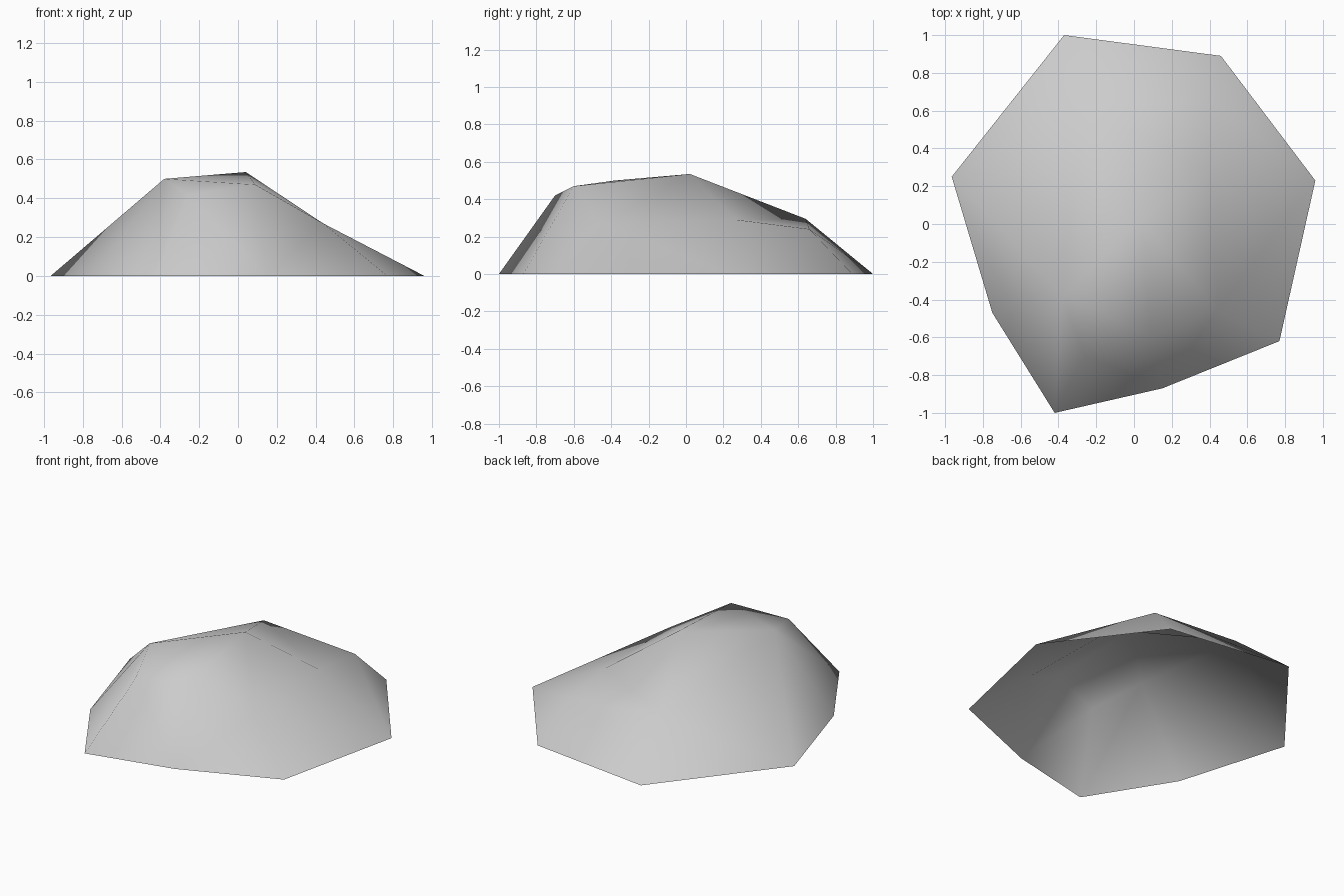
import bpy
import bmesh

cube = bpy.data.objects.get("Cube")
if cube:
    bpy.data.objects.remove(cube, do_unlink=True)

# One plain stone colour
stone = bpy.data.materials.new("stone_grey")
stone.use_nodes = True
GREY = (0.6, 0.6, 0.6, 1.0)
stone.diffuse_color = GREY
stone.node_tree.nodes["Principled BSDF"].inputs["Base Color"].default_value = GREY

# Ground outline of the boulder, clockwise from the back
rim = {
    "a": (-0.37, 1.0), "b": (0.46, 0.89), "c": (0.96, 0.23), "e": (0.77, -0.62),
    "f": (0.15, -0.87), "g": (-0.42, -1.0), "h": (-0.75, -0.47), "i": (-0.965, 0.25),
}
# Shoulder and peak corners
crown = {
    "A": (-0.38, -0.38, 0.5), "B": (0.09, -0.6, 0.47), "C": (-0.26, -0.7, 0.42),
    "D": (0.4, 0.27, 0.29), "E": (0.39, 0.66, 0.24), "F": (-0.26, 0.64, 0.295),
    "P": (0.04, 0.02, 0.535), "R": (0.44, -0.456, 0.27),
}
# Facets, each named by its corners
sides = "abE aEF aFi bcE cDE cRD ceR efR fBR fCB fgC gAC ghA hiA iFA"
top = "ABC PAB PBR PRD PDF DEF PFA"

bm = bmesh.new()
corner = {k: bm.verts.new((x, y, 0)) for k, (x, y) in rim.items()}
corner.update({k: bm.verts.new(p) for k, p in crown.items()})
for name in (sides + " " + top).split():
    face = bm.faces.new([corner[k] for k in name])
    face.smooth = True
    # every facet looks upward and outward
    face.normal_update()
    if face.normal.z < 0:
        face.normal_flip()

mesh = bpy.data.meshes.new("boulder")
bm.to_mesh(mesh)
bm.free()
mesh.materials.append(stone)
boulder = bpy.data.objects.new("boulder", mesh)
bpy.context.collection.objects.link(boulder)
